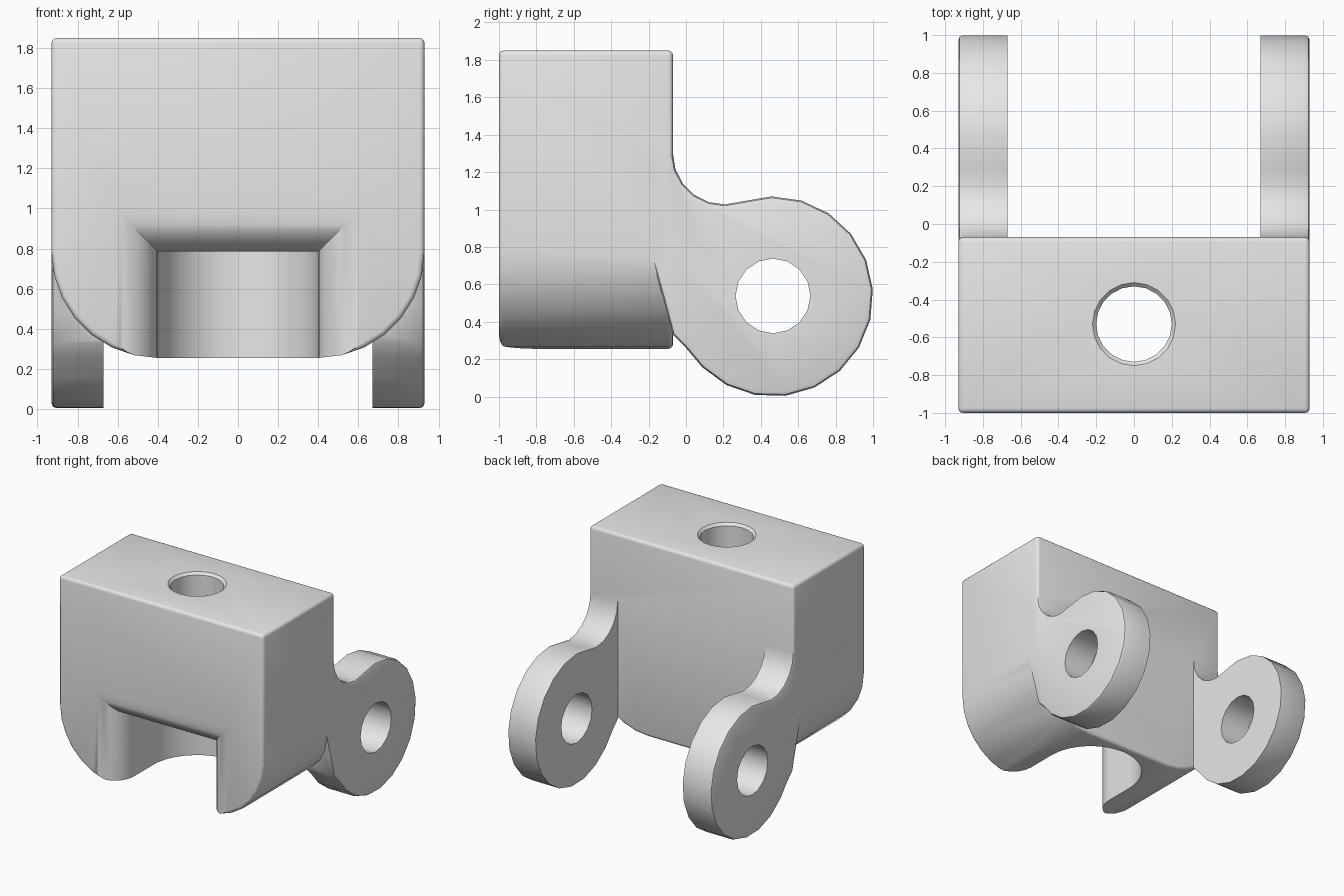
import bpy
import bmesh
from math import sin, cos, pi, sqrt, radians

default = bpy.data.objects.get("Cube")
if default:
    bpy.data.objects.remove(default, do_unlink=True)

grey = bpy.data.materials.new("light_grey")
grey.use_nodes = True
COLOUR = (0.8, 0.8, 0.8, 1)
grey.diffuse_color = COLOUR
grey.node_tree.nodes["Principled BSDF"].inputs["Base Color"].default_value = COLOUR


def loft(name, rings, round_last=0):
    """Skin a closed solid through rings of points; optionally round its last rim."""
    bm = bmesh.new()
    loops = [[bm.verts.new(p) for p in ring] for ring in rings]
    n = len(loops[0])
    for a, b in zip(loops, loops[1:]):
        for i in range(n):
            j = (i + 1) % n
            bm.faces.new((a[i], a[j], b[j], b[i]))
    bm.faces.new(loops[0])
    cap = bm.faces.new(loops[-1])
    bmesh.ops.recalc_face_normals(bm, faces=bm.faces)
    if round_last:
        bmesh.ops.bevel(bm, geom=list(cap.edges), offset=round_last,
                        segments=2, profile=0.5, affect='EDGES')
    mesh = bpy.data.meshes.new(name)
    bm.to_mesh(mesh)
    bm.free()
    mesh.materials.append(grey)
    obj = bpy.data.objects.new(name, mesh)
    bpy.context.collection.objects.link(obj)
    return obj


def arc(cx, cy, r, start, end, steps):
    """Points along an arc, angles in degrees."""
    angles = [radians(start + (end - start) * i / steps) for i in range(steps + 1)]
    return [(cx + r * cos(a), cy + r * sin(a)) for a in angles]


def apply_modifier(obj, mod):
    bpy.ops.object.select_all(action='DESELECT')
    bpy.context.view_layer.objects.active = obj
    obj.select_set(True)
    bpy.ops.object.modifier_apply(modifier=mod.name)


def combine(obj, other, operation):
    mod = obj.modifiers.new(operation.lower(), 'BOOLEAN')
    mod.operation = operation
    mod.solver = 'EXACT'
    mod.object = other
    other.hide_render = True
    apply_modifier(obj, mod)
    bpy.data.objects.remove(other, do_unlink=True)


HALF, FRONT, BACK, TOP, BASE = 0.93, -1.0, -0.07, 1.85, 0.255
CORNER = 0.53

# Main block: square top, large rounded lower corners, softened rims
profile = [(-HALF, TOP)]
profile += arc(-HALF + CORNER, BASE + CORNER, CORNER, 180, 270, 7)
profile += arc(HALF - CORNER, BASE + CORNER, CORNER, 270, 360, 7)
profile += [(HALF, TOP)]
body = loft("bracket_body", [[(x, y, z) for x, z in profile] for y in (FRONT, BACK)])
soften = body.modifiers.new("soften", 'BEVEL')
soften.width = 0.025
soften.segments = 3
soften.limit_method = 'ANGLE'
soften.angle_limit = radians(40)
apply_modifier(body, soften)

# Hinge lugs: disc with a fillet up to the block and a web under it
CY, CZ, R = 0.465, 0.535, 0.535
FILLET = 0.273
lug = [(-0.2, 1.3)]
lug += arc(BACK + FILLET, 1.3, FILLET, 180, 288.9, 6)
lug += arc(CY, CZ, R, 108.9 - 18, -135, 13)
lug += [(0.0, 0.26), (-0.07, 0.33), (-0.12, 0.52), (-0.2, 0.8)]
for side in (-1, 1):
    rings = [[(side * x, y, z) for y, z in lug] for x in (0.67, HALF)]
    combine(body, loft("hinge_lug", rings, 0.025), 'UNION')

# Hinge pin hole through both lugs
pin = arc(CY, CZ + 0.003, 0.2, 0, 337.5, 15)
combine(body, loft("pin_hole", [[(x, y, z) for y, z in pin] for x in (-1.1, 1.1)]),
        'DIFFERENCE')

# Front slot: flared mouth, straight middle and half-round rear
SLOT, FLARE, MIDDLE = 0.4, 0.22, -0.53
stations = [(FRONT - 0.1, SLOT + FLARE, FLARE)]
for i in range(9):
    a = pi / 2 * i / 8
    grow = FLARE * (1 - sin(a))
    stations.append((FRONT + FLARE * (1 - cos(a)), SLOT + grow, grow))
for i in range(11):
    a = radians(8.8 * i)
    stations.append((MIDDLE + SLOT * sin(a), SLOT * cos(a), 0))
slot = [[(-w, y, 0), (w, y, 0), (w, y, 0.785 + g), (-w, y, 0.785 + g)]
        for y, w, g in stations]
combine(body, loft("slot", slot), 'DIFFERENCE')

# Vertical bolt hole with a small chamfer at the top
bolt = [[(x, y, z) for x, y in arc(0, MIDDLE, r, 0, 342, 19)]
        for z, r in ((0.6, 0.2), (TOP - 0.02, 0.2), (TOP, 0.22), (TOP + 0.1, 0.22))]
combine(body, loft("bolt_hole", bolt), 'DIFFERENCE')

# Smooth curves, crisp edges
bpy.ops.object.select_all(action='DESELECT')
bpy.context.view_layer.objects.active = body
body.select_set(True)
bpy.ops.object.shade_smooth_by_angle(angle=radians(32))
